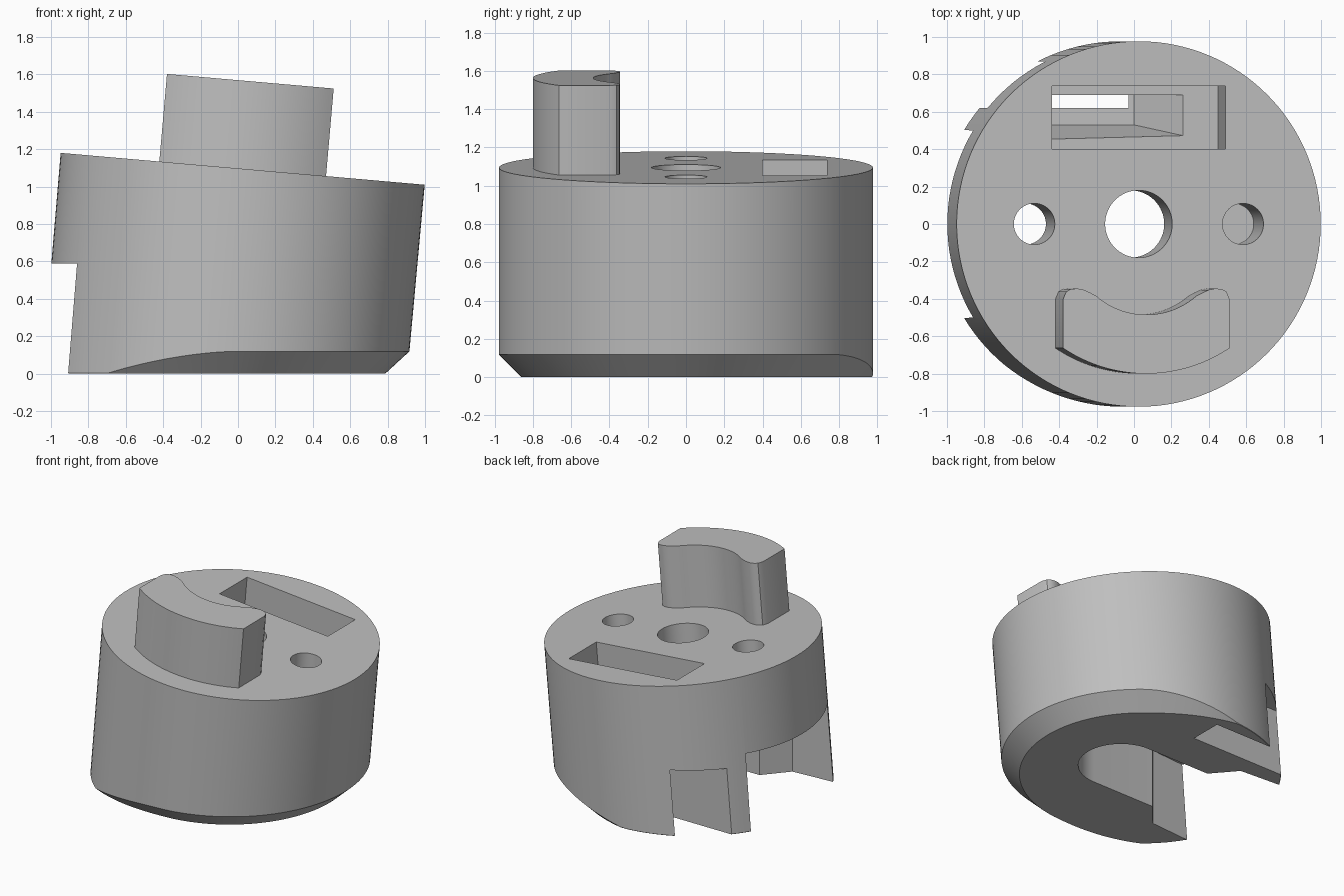
import bpy, bmesh
from math import sin, cos, tan, pi, radians, hypot
from mathutils import Matrix, Vector

cube = bpy.data.objects.get("Cube")
if cube:
    bpy.data.objects.remove(cube, do_unlink=True)

TILT = radians(5)
R = 0.977
SIDES = 128
# Leaning frame whose origin is the middle of the top face
LEAN = Matrix.Translation((0.025, 0, 1.095)) @ Matrix.Rotation(TILT, 4, 'Y')

grey = bpy.data.materials.new("plain_grey")
grey.use_nodes = True
grey.diffuse_color = (0.52, 0.52, 0.52, 1)
grey.node_tree.nodes["Principled BSDF"].inputs["Base Color"].default_value = grey.diffuse_color


def loft(name, rings, matrix=Matrix()):
    """Closed solid through rings that have equal point counts."""
    bm = bmesh.new()
    rows = [[bm.verts.new(matrix @ Vector(p)) for p in ring] for ring in rings]
    n = len(rows[0])
    for low, high in zip(rows, rows[1:]):
        for i in range(n):
            j = (i + 1) % n
            bm.faces.new((low[i], low[j], high[j], high[i]))
    bm.faces.new(rows[0][::-1])
    bm.faces.new(rows[-1])
    bmesh.ops.recalc_face_normals(bm, faces=bm.faces)
    mesh = bpy.data.meshes.new(name)
    bm.to_mesh(mesh)
    bm.free()
    mesh.materials.append(grey)
    obj = bpy.data.objects.new(name, mesh)
    bpy.context.collection.objects.link(obj)
    return obj


def prism(name, outline, z0, z1, matrix=Matrix()):
    return loft(name, [[(x, y, z) for x, y in outline] for z in (z0, z1)], matrix)


def rect(x0, x1, y0, y1):
    return [(x0, y0), (x1, y0), (x1, y1), (x0, y1)]


def arc(cx, cy, r, a0, a1, n):
    return [(cx + r * cos(radians(a0 + (a1 - a0) * i / n)),
             cy + r * sin(radians(a0 + (a1 - a0) * i / n))) for i in range(n + 1)]


def activate(obj):
    bpy.ops.object.select_all(action='DESELECT')
    obj.select_set(True)
    bpy.context.view_layer.objects.active = obj


def cut(obj, cutter):
    cutter.hide_render = True
    activate(obj)
    mod = obj.modifiers.new("cut", 'BOOLEAN')
    mod.operation = 'DIFFERENCE'
    mod.solver = 'EXACT'
    mod.object = cutter
    bpy.ops.object.modifier_apply(modifier=mod.name)
    bpy.data.objects.remove(cutter, do_unlink=True)


# Leaning drum on a level base, with a bevel that fades out towards -x
bottom, shoulder, top = [], [], []
foot_x = 0.025 - 1.095 * tan(TILT)
for i in range(SIDES):
    a = 2 * pi * i / SIDES
    t = min(max((cos(a + radians(18)) + 0.37) / 0.72, 0), 1)
    bevel = 0.003 + 0.116 * (1 - (1 - t) ** 1.6)
    bottom.append((foot_x + (R - bevel) * cos(a), (R - bevel) * sin(a), 0))
    shoulder.append((foot_x + bevel * tan(TILT) + R * cos(a), R * sin(a), bevel))
    top.append(LEAN @ Vector((R * cos(a), R * sin(a), 0)))
body = loft("body", [bottom, shoulder, top])

# Wide slot under the drum: open mouth, slanted throat, rounded end
mouth = [(-1.3, -0.53), (-0.575, -0.48), (-0.42, -0.3)]
slot = mouth + arc(0.12, 0, 0.3, -90, 90, 24) + [(x, -y) for x, y in reversed(mouth)]
cut(body, prism("slot_cutter", slot, -0.2, 0.59))

# Narrow side slot beside the thin prong
cut(body, prism("side_slot_cutter", rect(-1.3, -0.03, 0.62, 0.87), -0.2, 0.5))

# Stepped pocket in the top, tapering down into the side slot
cut(body, prism("pocket_cutter", rect(-0.465, 0.465, 0.4, 0.737), -0.46, 0.2, LEAN))
cut(body, loft("funnel_cutter", [
    [(x, y, 0.42) for x, y in rect(-0.48, 0.0, 0.53, 0.69)],
    [(x, y, 0.72) for x, y in rect(-0.48, 0.41, 0.44, 0.69)]]))

# Round holes across the top: middle and left-hand one break into the slot
for x, r, depth in ((0, 0.18, 0.8), (-0.56, 0.11, 0.8), (0.56, 0.11, 0.6)):
    cut(body, prism("hole_cutter", arc(x, 0, r, 0, 354.375, 63), -depth, 0.2, LEAN))

# Crescent tab standing on the front of the top face
horn = [(0.446, -0.40), (0.43, -0.362), (0.405, -0.348), (0.37, -0.345),
        (0.335, -0.352), (0.3, -0.368)]
outer = arc(0, 0, 0.8, -124, -56, 32)
inner = arc(0, -0.075, 0.41, -49, -131, 24)
tab = outer + horn + inner + [(-x, y) for x, y in reversed(horn)]
drive_tab = prism("drive_tab", tab, -0.01, 0.47, LEAN)

for obj in (body, drive_tab):
    activate(obj)
    bpy.ops.object.shade_smooth_by_angle(angle=radians(25))
